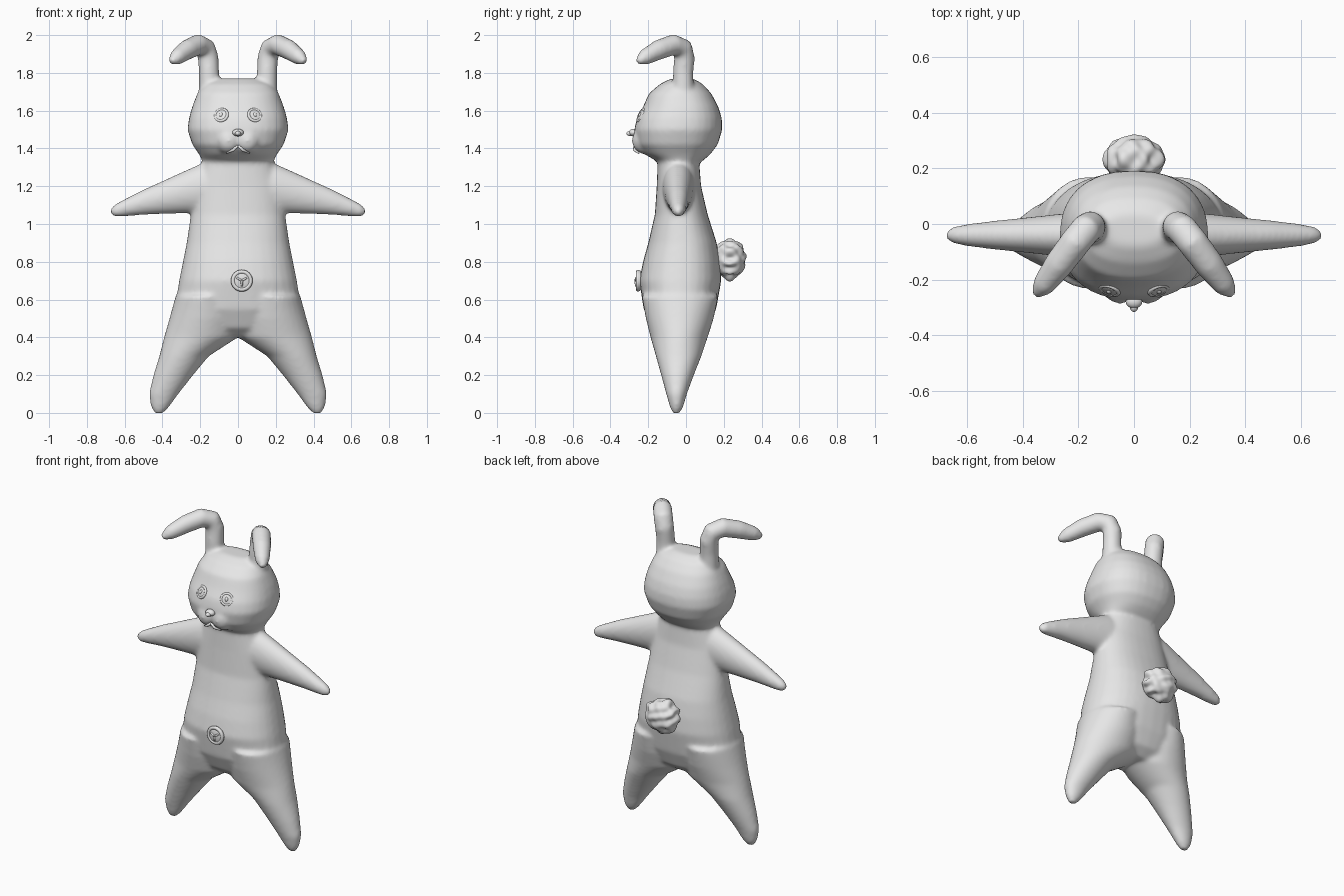
import bpy, bmesh, math
from mathutils import Vector, Matrix

if "Cube" in bpy.data.objects:
    bpy.data.objects.remove(bpy.data.objects["Cube"])

grey = bpy.data.materials.new("plain grey")
grey.diffuse_color = (0.8, 0.8, 0.8, 1)
grey.use_nodes = True
grey.node_tree.nodes["Principled BSDF"].inputs["Base Color"].default_value = grey.diffuse_color
N = 32


def finish(bm, name, smooth=True):
    bmesh.ops.recalc_face_normals(bm, faces=bm.faces)
    me = bpy.data.meshes.new(name)
    for f in bm.faces:
        f.smooth = smooth
    bm.to_mesh(me)
    bm.free()
    me.materials.append(grey)
    ob = bpy.data.objects.new(name, me)
    bpy.context.collection.objects.link(ob)
    return ob


def loft(bm, sections, power=1.0):
    """Skin closed cross-sections given as (centre, half axis u, half axis v)."""
    def sp(t):
        return math.copysign(abs(t) ** power, t)
    rings = []
    for c, u, v in sections:
        ring = []
        for i in range(N):
            a = 2 * math.pi * i / N
            ring.append(bm.verts.new(c + u * sp(math.cos(a)) + v * sp(math.sin(a))))
        rings.append(ring)
    for r, s in zip(rings, rings[1:]):
        for i in range(N):
            j = (i + 1) % N
            bm.faces.new((r[i], r[j], s[j], s[i]))
    bm.faces.new(rings[0][::-1])
    bm.faces.new(rings[-1])


def level(z, x0, x1, y0, y1):
    """Horizontal cross-section filling an x and y range."""
    return (Vector(((x0 + x1) / 2, (y0 + y1) / 2, z)),
            Vector(((x1 - x0) / 2, 0, 0)), Vector((0, (y1 - y0) / 2, 0)))


def tube(bm, path, radii):
    """Tube along a path with varying radius."""
    pts = [Vector(p) for p in path]
    secs, prev, u = [], None, None
    for i, p in enumerate(pts):
        t = (pts[min(i + 1, len(pts) - 1)] - pts[max(i - 1, 0)]).normalized()
        if prev is None:
            u = t.orthogonal().normalized()
        else:
            u = prev.rotation_difference(t) @ u
        prev = t
        secs.append((p, u * radii[i], t.cross(u) * radii[i]))
    loft(bm, secs)


def ball(bm, loc, size, rot=None, seg=24):
    m = Matrix.Translation(loc) @ (rot or Matrix()) @ Matrix.Diagonal((*size, 1))
    return bmesh.ops.create_uvsphere(bm, u_segments=seg, v_segments=seg // 2, radius=1, matrix=m)["verts"]


def rim(bm, loc, rot, major, minor):
    """Closed ring lying across the rotated z axis."""
    m = Matrix.Translation(loc) @ rot
    rows = []
    for i in range(N):
        a = 2 * math.pi * i / N
        row = []
        for k in range(8):
            b = 2 * math.pi * k / 8
            r = major + minor * math.cos(b)
            row.append(bm.verts.new(m @ Vector((r * math.cos(a), r * math.sin(a), minor * math.sin(b)))))
        rows.append(row)
    for i in range(N):
        r, s = rows[i], rows[(i + 1) % N]
        for k in range(8):
            bm.faces.new((r[k], s[k], s[(k + 1) % 8], r[(k + 1) % 8]))


def facing(d):
    return Vector(d).to_track_quat('Z', 'Y').to_matrix().to_4x4()


# Soft body: torso, head, limbs and ears fused into one skin
bm = bmesh.new()
torso = [(.40, .12, -.12, .06), (.45, .25, -.18, .12), (.55, .335, -.225, .16),
         (.70, .312, -.247, .187), (.80, .292, -.228, .18), (.90, .272, -.2, .163),
         (1.05, .25, -.165, .115), (1.2, .23, -.155, .08), (1.33, .188, -.15, .07),
         (1.42, .18, -.15, .1)]
loft(bm, [level(z, -w, w, a, b) for z, w, a, b in torso], 0.88)

head = [(1.31, .14, -.12, .05), (1.335, .188, -.16, .09), (1.37, .207, -.22, .13),
        (1.42, .242, -.262, .168), (1.5, .268, -.275, .193), (1.56, .26, -.26, .19),
        (1.62, .243, -.228, .172), (1.69, .216, -.197, .135), (1.74, .178, -.14, .09),
        (1.77, .11, -.08, .04)]
loft(bm, [level(z, -w, w, a, b) for z, w, a, b in head], 0.87)

leg = [(-.005, .40, .44, -.07, -.035), (.03, .365, .461, -.085, -.015),
       (.1, .315, .472, -.105, .005), (.2, .237, .448, -.132, .042),
       (.3, .155, .417, -.16, .082), (.4, .0, .392, -.188, .115),
       (.5, -.02, .363, -.213, .147), (.62, .0, .33, -.235, .172)]
arm = [(.05, 1.33, 1.06, .09), (.2, 1.318, 1.055, .083), (.27, 1.287, 1.057, .076),
       (.4, 1.228, 1.053, .062), (.5, 1.183, 1.048, .052), (.6, 1.132, 1.04, .04),
       (.65, 1.105, 1.037, .03), (.675, 1.085, 1.05, .014)]
ear = [(.155, -.015, 1.65), (.153, -.015, 1.8), (.157, -.008, 1.88), (.172, -.018, 1.93),
       (.21, -.065, 1.95), (.27, -.145, 1.922), (.325, -.22, 1.882), (.354, -.257, 1.858)]
for s in (-1, 1):
    loft(bm, [level(z, s * a, s * b, c, d) for z, a, b, c, d in leg])
    loft(bm, [(Vector((s * x, -.04, (t + b) / 2)), Vector((0, d, 0)),
               Vector((0, 0, (t - b) / 2))) for x, t, b, d in arm])
    tube(bm, [(s * x, y, z) for x, y, z in ear],
         [.055, .054, .055, .056, .056, .053, .042, .018])
    ball(bm, (s * .05, -.215, 1.442), (.068, .072, .073))   # muzzle lobes
body = finish(bm, "body")
rm = body.modifiers.new("fuse", 'REMESH')
rm.mode = 'VOXEL'
rm.voxel_size = 0.011
rm.use_smooth_shade = True
sm = body.modifiers.new("soften", 'SMOOTH')
sm.factor = 0.5
sm.iterations = 12

# Round button eyes
for s, name in ((-1, "left_eye"), (1, "right_eye")):
    bm = bmesh.new()
    loc, rot = Vector((s * .088, -.237, 1.576)), facing((s * .3, -.86, .4))
    ball(bm, loc, (.037, .037, .009), rot)
    rim(bm, loc, rot, .033, .008)
    ball(bm, loc, (.011, .016, .015), rot, 16)
    finish(bm, name)

# Pointed nose
bm = bmesh.new()
ball(bm, (0, -.278, 1.484), (.03, .025, .02))
ball(bm, (0, -.293, 1.479), (.016, .023, .014))
finish(bm, "nose")

# Mouth line below the muzzle
bm = bmesh.new()
for s in (-1, 1):
    tube(bm, [(0, -.272, 1.415), (s * .025, -.272, 1.392), (s * .06, -.25, 1.375)],
         [.007, .008, .004])
finish(bm, "mouth")

# Belly button with rim and crossed stitches
bm = bmesh.new()
loc, rot = Vector((.02, -.248, .7)), facing((0, -1, 0))
ball(bm, loc, (.056, .056, .018), rot)
rim(bm, loc + Vector((0, -.006, 0)), rot, .047, .011)
for k in range(3):
    a = math.radians(90 + 120 * k)
    end = loc + Vector((.03 * math.cos(a), -.017, -.03 * math.sin(a)))
    tube(bm, [loc + Vector((0, -.019, 0)), end], [.006, .005])
finish(bm, "belly_button")

# Fluffy tail with wavy lumps
bm = bmesh.new()
bmesh.ops.create_icosphere(bm, subdivisions=5, radius=1)
for v in bm.verts:
    d = v.co.normalized()
    swirl = math.sin(7 * d.x + 3 * d.z + 1) * math.sin(8 * d.z - 2 * d.x) * math.cos(5 * d.y)
    r = 1 + .1 * swirl + .05 * math.sin(11 * d.z + 4 * d.x)
    v.co = Vector((d.x * .106 * r, .232 + d.y * .084 * r, .815 + d.z * .104 * r))
finish(bm, "tail")
